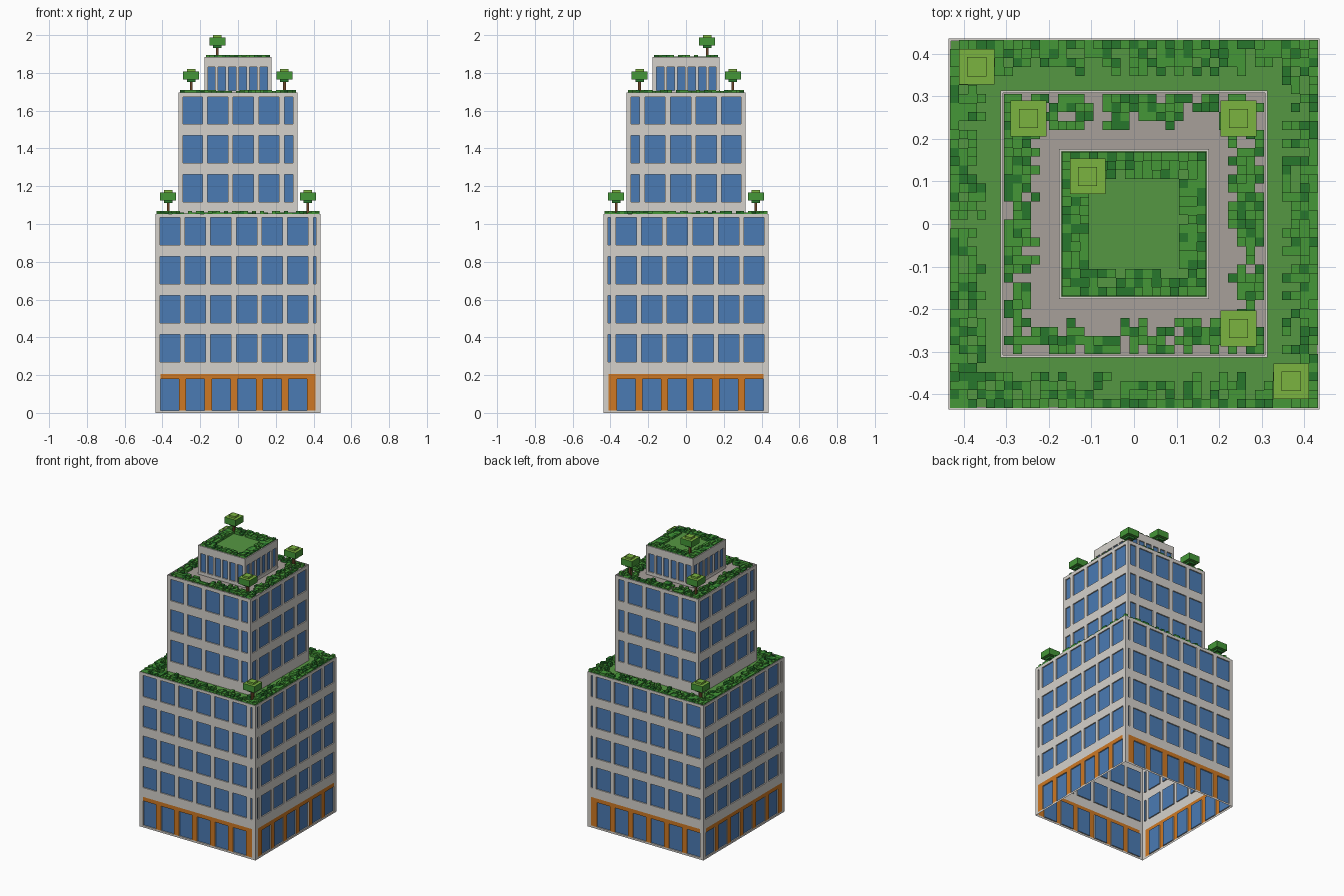
import bpy, bmesh, random
from mathutils import Matrix, Vector

if "Cube" in bpy.data.objects:
    bpy.data.objects.remove(bpy.data.objects["Cube"])

random.seed(4)


def material(name, r, g, b):
    m = bpy.data.materials.new(name)
    m.diffuse_color = [(c / 255) ** 2.2 for c in (r, g, b)] + [1]
    m.use_nodes = True
    m.node_tree.nodes["Principled BSDF"].inputs["Base Color"].default_value = m.diffuse_color
    return m


WALL = material("wall", 212, 208, 202)
GLASS = material("glass", 76, 122, 178)
ORANGE = material("orange", 205, 120, 40)
GRASS = material("grass", 86, 150, 68)
PAVING = material("paving", 166, 158, 152)
LEAF_DARK = material("leaf_dark", 44, 118, 48)
LEAF_MID = material("leaf_mid", 70, 150, 58)
LEAF_LIGHT = material("leaf_light", 122, 178, 66)
TRUNK = material("trunk", 105, 70, 45)


def finish(bm, name, mats):
    me = bpy.data.meshes.new(name)
    bm.to_mesh(me)
    bm.free()
    for m in mats:
        me.materials.append(m)
    ob = bpy.data.objects.new(name, me)
    bpy.context.collection.objects.link(ob)
    return ob


def box(bm, x, y, z0, z1, w, mat=0):
    mtx = Matrix.Translation((x, y, (z0 + z1) / 2)) @ Matrix.Diagonal((w, w, z1 - z0, 1))
    r = bmesh.ops.create_cube(bm, size=1, matrix=mtx)
    for f in {f for v in r["verts"] for f in v.link_faces}:
        f.material_index = mat


def columns(start, pitch, width, limit):
    spans = []
    for k in range(10):
        a, b = max(start + k * pitch, -limit), min(start + k * pitch + width, limit)
        if b - a > 0.005:
            spans.append((a, b))
    return spans


# Tower shell: bands are (z0, z1, window spans, filler material, filler limit)
RECESS, RIM = 0.008, 0.006


def tower(name, h, bands, roof_z, roof_mat):
    bm = bmesh.new()
    top = bands[-1][1]
    sides = [(lambda u, d: (u, -h + d), False), (lambda u, d: (u, h - d), True),
             (lambda u, d: (h - d, -u), True), (lambda u, d: (-h + d, -u), False)]
    for place, flip in sides:
        def quad(pts, mat):
            vs = [bm.verts.new((*place(u, d), z)) for u, z, d in pts]
            bm.faces.new(vs[::-1] if flip else vs).material_index = mat

        def panel(u0, u1, z0, z1, mat, d=0):
            if u1 - u0 < 1e-4:
                return
            c = [(u0, z0), (u1, z0), (u1, z1), (u0, z1)]
            quad([(*p, d) for p in c], mat)
            if d:  # reveals around the recessed glass
                for a, b in zip(c, c[1:] + c[:1]):
                    quad([(*a, 0), (*b, 0), (*b, d), (*a, d)], 0)

        for z0, z1, spans, fill, lim in bands:
            panel(-h, -lim, z0, z1, 0)
            panel(lim, h, z0, z1, 0)
            at = -lim
            for a, b in spans:
                panel(at, a, z0, z1, fill)
                panel(a, b, z0, z1, 1, RECESS)
                at = b
            panel(at, lim, z0, z1, fill)
        # parapet rim
        i = h - RIM
        quad([(-h, top, 0), (h, top, 0), (i, top, RIM), (-i, top, RIM)], 0)
        quad([(-i, top, RIM), (i, top, RIM), (i, roof_z, RIM), (-i, roof_z, RIM)], 0)
    # roof deck
    i = h - RIM
    f = bm.faces.new([bm.verts.new((x, y, roof_z)) for x, y in ((-i, -i), (i, -i), (i, i), (-i, i))])
    f.material_index = 3
    finish(bm, name, [WALL, GLASS, ORANGE, roof_mat])


def storeys(z0, top, sills, height, spans, lim):
    bands, z = [], z0
    for s in sills:
        bands += [(z, s, [], 0, lim), (s, s + height, spans, 0, lim)]
        z = s + height
    return bands + [(z, top, [], 0, lim)]


# Lower tier with orange shop fronts
shop = [(-0.41 + 0.1357 * k, -0.312 + 0.1357 * k) for k in range(6)]
ground = [(0, 0.013, [], 0, 0.41), (0.013, 0.18, shop, 2, 0.41), (0.18, 0.207, [], 2, 0.41)]
lower = storeys(0.207, 1.053, [0.27 + 0.2063 * k for k in range(4)], 0.145,
                columns(-0.4157, 0.1357, 0.108, 0.412), 0.412)
tower("lower_tier", 0.436, ground + lower, 1.043, GRASS)

# Middle tier
tower("middle_tier", 0.314, storeys(1.043, 1.697, [1.116 + 0.2063 * k for k in range(3)], 0.145,
      columns(-0.297, 0.1357, 0.108, 0.29), 0.29), 1.687, PAVING)

# Top pavilion
tower("top_pavilion", 0.177, storeys(1.687, 1.884, [1.708], 0.124,
      columns(-0.161, 0.0557, 0.04, 0.16), 0.16), 1.874, GRASS)


# Roof hedges: rings of small voxels of random height and shade
CELL = 0.0211


def hedge(name, half, density, z, heights):
    bm = bmesh.new()
    n = int(2 * half / CELL)
    for i in range(n):
        for j in range(n):
            ring = min(i, j, n - 1 - i, n - 1 - j)
            if ring < len(density) and random.random() < density[ring]:
                c = (n - 1) / 2
                box(bm, (i - c) * CELL, (j - c) * CELL, z, z + random.choice(heights),
                    CELL, random.choice((0, 1, 1)))
    finish(bm, name, [LEAF_DARK, LEAF_MID])


hedge("lower_hedge", 0.433, (0.95, 0.8, 0.65, 0.4), 1.043, (0.012, 0.018, 0.027))
hedge("middle_hedge", 0.306, (0.7, 0.85, 0.7, 0.35), 1.687, (0.01, 0.016, 0.023))
hedge("top_hedge", 0.171, (1, 0.95, 0.8), 1.874, (0.01, 0.014, 0.02))


# Roof trees: trunk and rounded voxel crown
def tree(name, x, y, z):
    bm = bmesh.new()
    box(bm, x, y, z, z + 0.075, 0.014, 3)
    for a, b, w, m in ((0.068, 0.085, 0.045, 0), (0.082, 0.125, 0.084, 1),
                       (0.125, 0.137, 0.045, 2)):
        box(bm, x, y, z + a, z + b, w, m)
    for f in bm.faces:
        if f.normal.z > 0.9 and f.material_index == 1:
            f.material_index = 2
    finish(bm, name, [LEAF_DARK, LEAF_MID, LEAF_LIGHT, TRUNK])


spots = [(-0.37, 0.37, 1.043), (0.37, -0.37, 1.043), (-0.248, 0.248, 1.683),
         (0.246, 0.248, 1.683), (0.246, -0.246, 1.683), (-0.109, 0.112, 1.863)]
for k, p in enumerate(spots):
    tree(f"roof_tree_{k + 1}", *p)
